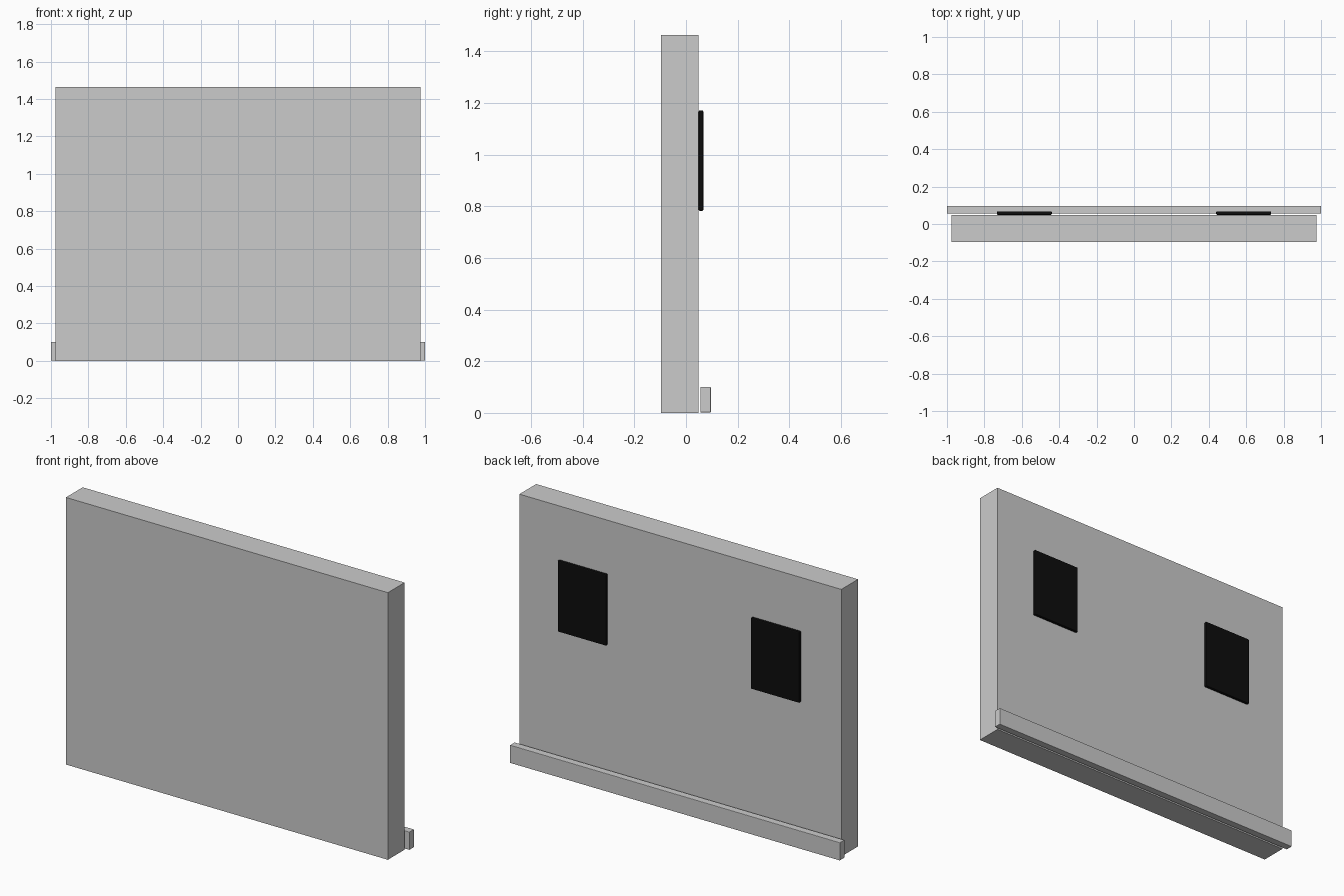
import bpy

if "Cube" in bpy.data.objects:
    bpy.data.objects.remove(bpy.data.objects["Cube"])


def box(name, lo, hi, bevel=0.0, material=None):
    """Box between two corners, with optional softened edges."""
    bpy.ops.mesh.primitive_cube_add(size=1, location=[(a + b) / 2 for a, b in zip(lo, hi)])
    ob = bpy.context.object
    ob.name = name
    ob.scale = [b - a for a, b in zip(lo, hi)]
    bpy.ops.object.transform_apply(location=False, rotation=False, scale=True)
    if bevel:
        mod = ob.modifiers.new("soft_edges", 'BEVEL')
        mod.width = bevel
        mod.segments = 2
    if material:
        ob.data.materials.append(material)
    return ob


black = bpy.data.materials.new("black")
black.diffuse_color = (0.004, 0.004, 0.004, 1)
black.use_nodes = True
black.node_tree.nodes["Principled BSDF"].inputs["Base Color"].default_value = black.diffuse_color

# Main wall slab
box("wall", (-0.976, -0.096, 0), (0.976, 0.049, 1.464))

# Low rail along the foot of the back, with a narrow gap to the wall
box("base_rail", (-1.0, 0.056, 0.002), (1.0, 0.096, 0.1), bevel=0.002)

# Two dark panels on the back face
for side, label in ((-1, "left"), (1, "right")):
    x = side * 0.586
    box(f"panel_{label}", (x - 0.147, 0.049, 0.782), (x + 0.147, 0.067, 1.172),
        bevel=0.005, material=black)
